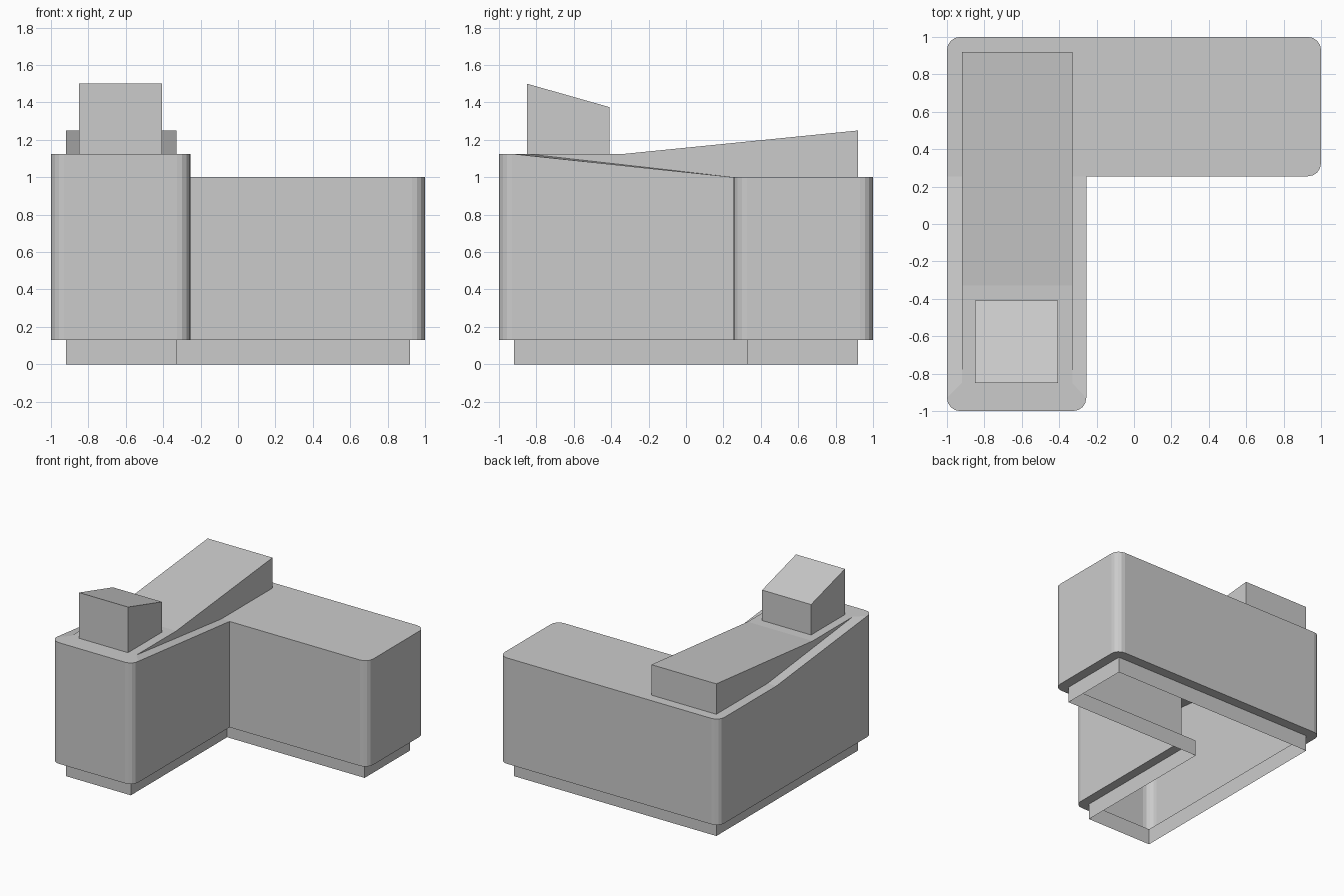
import bpy, bmesh, math
from mathutils import Vector

cube = bpy.data.objects.get("Cube")
if cube:
    bpy.data.objects.remove(cube, do_unlink=True)

grey = bpy.data.materials.new("light_grey")
grey.use_nodes = True
colour = (0.6, 0.6, 0.6, 1)
grey.diffuse_color = colour
grey.node_tree.nodes["Principled BSDF"].inputs["Base Color"].default_value = colour

# Key dimensions
PLINTH, LOW, HIGH = 0.13, 1.0, 1.125
IN, RADIUS, STEPS = 0.255, 0.07, 4
RAMP_X, RAMP_Y = (-0.92, -0.33), (-0.85, 0.92)


def finish(name, bm):
    mesh = bpy.data.meshes.new(name)
    bm.to_mesh(mesh)
    bm.free()
    mesh.materials.append(grey)
    obj = bpy.data.objects.new(name, mesh)
    bpy.context.collection.objects.link(obj)
    return obj


def prism(name, profile, x0, x1):
    """Extrude a (y, z) profile along x."""
    bm = bmesh.new()
    face = bm.faces.new([bm.verts.new((x0, y, z)) for y, z in profile])
    ext = bmesh.ops.extrude_face_region(bm, geom=[face])
    moved = [v for v in ext["geom"] if isinstance(v, bmesh.types.BMVert)]
    bmesh.ops.translate(bm, verts=moved, vec=(x1 - x0, 0, 0))
    bmesh.ops.recalc_face_normals(bm, faces=bm.faces)
    return finish(name, bm)


# L-shaped plan: (x, y, inset x, inset y, rounded); last point marks the slope break
plan = [(-1, -1, -0.92, -0.92, True), (-IN, -1, -0.33, -0.92, True),
        (-IN, IN, -0.33, 0.33, False), (1, IN, 0.92, 0.33, True),
        (1, 1, 0.92, 0.92, True), (-1, 1, -0.92, 0.92, True),
        (-1, IN, -0.92, IN, False)]
count = len(plan)


def corner_points(i):
    """Points of one plan corner, rounded by an arc where asked."""
    c = Vector(plan[i][:2])
    if not plan[i][4]:
        return [c]
    before = (c - Vector(plan[i - 1][:2])).normalized()
    after = (Vector(plan[(i + 1) % count][:2]) - c).normalized()
    centre = c + RADIUS * (after - before)
    angles = [math.pi / 2 * k / STEPS for k in range(STEPS + 1)]
    return [centre + RADIUS * (before * math.sin(a) - after * math.cos(a)) for a in angles]


# Counter body: walls, sloped top and underside ledge
bm = bmesh.new()
corners = [corner_points(i) for i in range(count)]
low = [[bm.verts.new((p.x, p.y, PLINTH)) for p in c] for c in corners]
top = [[bm.verts.new((p.x, p.y, HIGH if p.y < -0.5 else LOW)) for p in c] for c in corners]
ring_low, ring_top = sum(low, []), sum(top, [])
for i in range(len(ring_low)):
    j = (i + 1) % len(ring_low)
    bm.faces.new((ring_low[i], ring_low[j], ring_top[j], ring_top[i]))

inner = [bm.verts.new((p[2], p[3], PLINTH)) for p in plan]
for i in range(count):
    j = (i + 1) % count
    bm.faces.new((low[i][-1], inner[i], inner[j], low[j][0]))
    if plan[i][4]:
        bm.faces.new([inner[i]] + low[i][::-1])

front_l, front_r = [bm.verts.new((x, RAMP_Y[0], HIGH)) for x in RAMP_X]
back_l, back_r = [bm.verts.new((x, IN, LOW)) for x in RAMP_X]
bm.faces.new(top[0] + top[1] + [front_r, front_l])
bm.faces.new((front_l, back_l, top[6][0], top[0][0]))
bm.faces.new((top[1][-1], top[2][0], back_r, front_r))
bm.faces.new(sum(top[2:], []) + [back_l, back_r])
finish("counter_body", bm)

# Recessed plinth, open below
bm = bmesh.new()
foot = [bm.verts.new((p[2], p[3], 0)) for p in plan]
head = [bm.verts.new((p[2], p[3], PLINTH)) for p in plan]
for i in range(count):
    j = (i + 1) % count
    bm.faces.new((foot[i], foot[j], head[j], head[i]))
finish("plinth", bm)

# Ramped panel along the left arm
prism("ramp_panel", [(RAMP_Y[0], HIGH), (IN, LOW), (RAMP_Y[1], LOW),
                     (RAMP_Y[1], 1.25), (-0.33, HIGH)], *RAMP_X)

# Slanted box at the front
prism("slanted_box", [(-0.85, HIGH), (-0.41, HIGH), (-0.41, 1.375), (-0.85, 1.5)],
      -0.85, -0.405)
